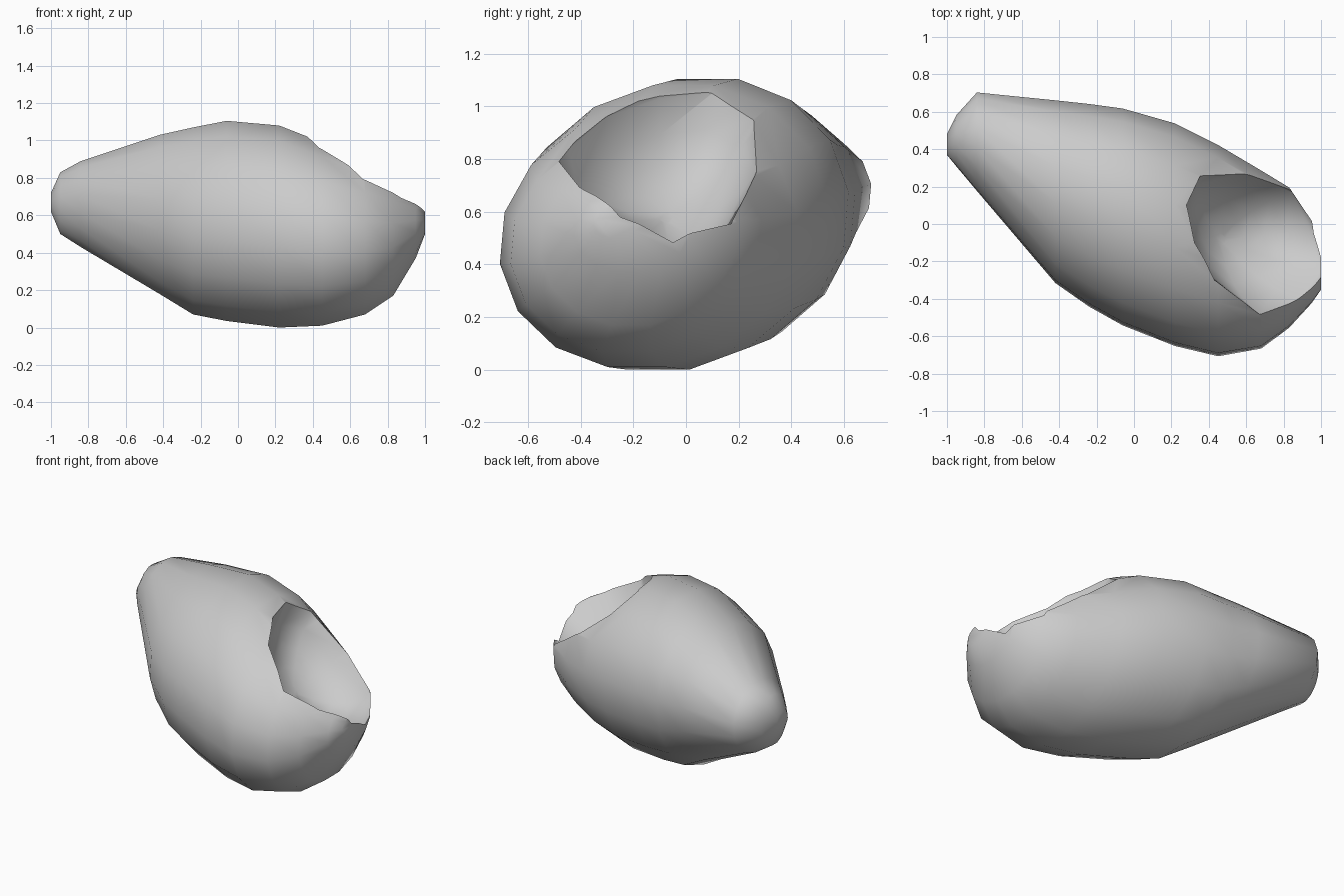
import bpy, bmesh, math
from mathutils import Vector

if "Cube" in bpy.data.objects:
    bpy.data.objects.remove(bpy.data.objects["Cube"], do_unlink=True)

grey = bpy.data.materials.new("plain grey")
grey.use_nodes = True
colour = (0.6, 0.6, 0.6, 1)
grey.diffuse_color = colour
grey.node_tree.nodes["Principled BSDF"].inputs["Base Color"].default_value = colour


def loft(name, rings):
    """Skin a stack of equal rings and close both ends."""
    bm = bmesh.new()
    rows = [[bm.verts.new(p) for p in ring] for ring in rings]
    n = len(rows[0])
    for a, b in zip(rows, rows[1:]):
        for i in range(n):
            j = (i + 1) % n
            bm.faces.new((a[i], a[j], b[j], b[i]))
    bm.faces.new(rows[0])
    bm.faces.new(rows[-1])
    bmesh.ops.recalc_face_normals(bm, faces=bm.faces)
    mesh = bpy.data.meshes.new(name)
    bm.to_mesh(mesh)
    bm.free()
    mesh.materials.append(grey)
    obj = bpy.data.objects.new(name, mesh)
    bpy.context.collection.objects.link(obj)
    return obj


def oval(x, y0, y1, z0, z1, sides=16, lean=.08):
    """Slightly leaning oval section whose flats touch the y and z range."""
    grow = 1 / math.cos(math.pi / sides)
    ry, rz = (y1 - y0) / 2 * grow, (z1 - z0) / 2 * grow
    angles = [math.tau * (i + .5) / sides for i in range(sides)]
    return [Vector((x, (y0 + y1) / 2 + ry * math.cos(a - lean),
                    (z0 + z1) / 2 + rz * math.sin(a))) for a in angles]


# Body: slanted egg, narrow tail to blunt end
sections = [
    (-1, .37, .48, .62, .72), (-.95, .31, .58, .5, .83), (-.84, .18, .7, .43, .89),
    (-.42, -.31, .655, .18, 1.03), (-.24, -.435, .635, .07, 1.07),
    (-.06, -.535, .61, .035, 1.105), (.22, -.645, .53, 0, 1.08),
    (.45, -.7, .415, .01, .99), (.68, -.66, .28, .07, .9),
    (.83, -.55, .19, .17, .82), (.95, -.42, .02, .37, .71), (1, -.35, -.18, .5, .62),
]
body = loft("hollow_body", [oval(*s) for s in sections])

# Hollow: shallow bowl-shaped cutter hung from the rim of the opening
rim = [Vector(p) for p in (
    (.94, -.05, .47), (1, -.25, .58), (.88, -.41, .7), (.68, -.49, .8),
    (.43, -.3, .96), (.32, -.1, 1.03), (.28, .1, 1.05), (.36, .27, .97),
    (.6, .28, .77), (.84, .17, .55))]
centre = sum(rim, Vector()) / len(rim)
outward = Vector((.63, 0, .77))


def rim_ring(scale, lift):
    return [centre + (p - centre) * scale + outward * lift for p in rim]


bowl = [(1.3, .4), (1, 0), (.82, -.12), (.6, -.2), (.35, -.25), (.08, -.27)]
cutter = loft("hollow_cutter", [rim_ring(*b) for b in bowl])
cutter.hide_render = True

cut = body.modifiers.new("hollow", 'BOOLEAN')
cut.operation = 'DIFFERENCE'
cut.solver = 'EXACT'
cut.object = cutter
bpy.context.view_layer.objects.active = body
body.select_set(True)
bpy.ops.object.modifier_apply(modifier="hollow")
bpy.data.objects.remove(cutter, do_unlink=True)

# Smooth shading with the sharpest stretch of the lip kept crisp
bpy.ops.object.shade_smooth_by_angle(angle=math.radians(60))
